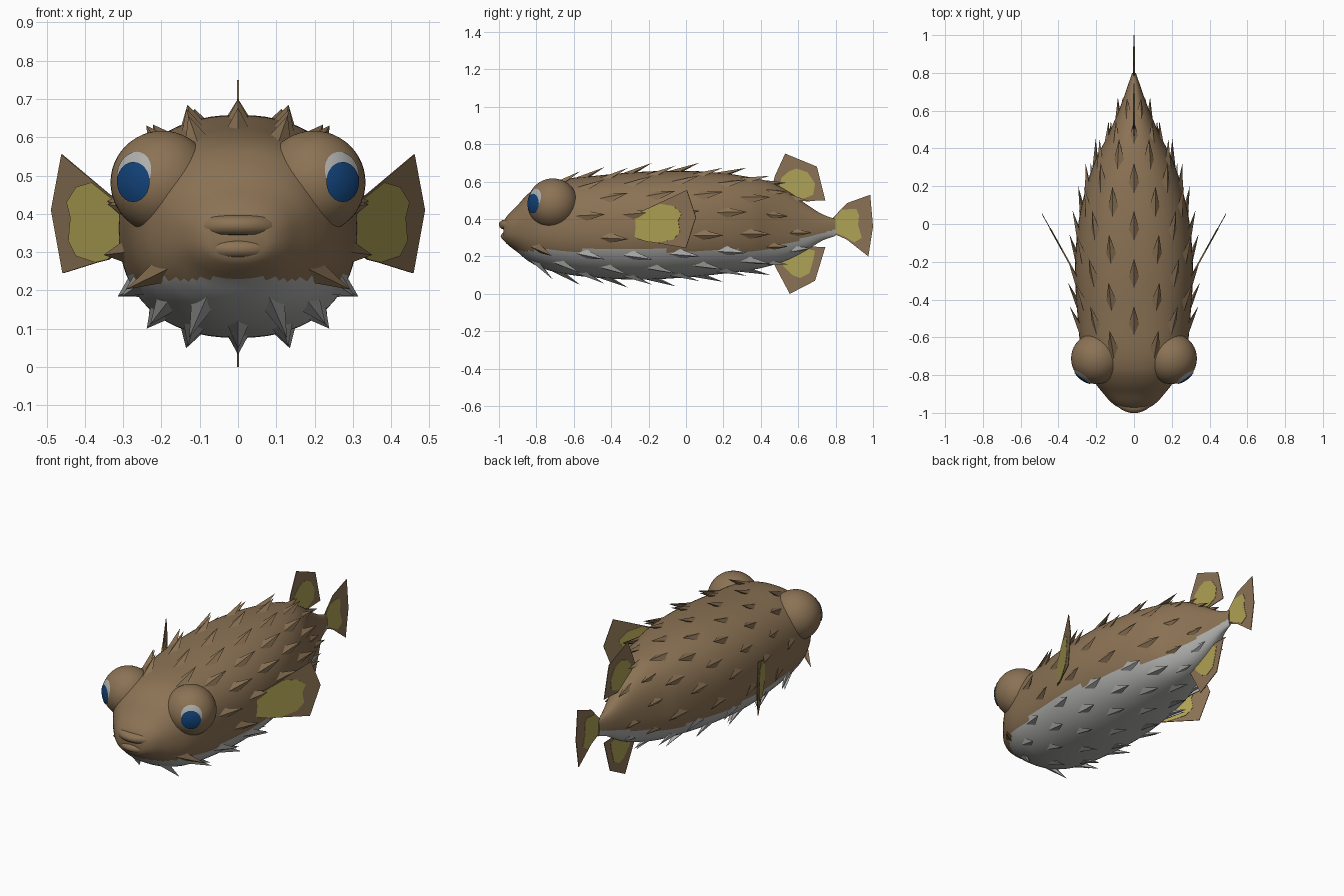
import bpy, bmesh, math
from mathutils import Vector, Matrix

if "Cube" in bpy.data.objects:
    bpy.data.objects.remove(bpy.data.objects["Cube"])


def material(name, rgb):
    m = bpy.data.materials.new(name)
    m.diffuse_color = (*rgb, 1)
    m.use_nodes = True
    m.node_tree.nodes["Principled BSDF"].inputs["Base Color"].default_value = m.diffuse_color
    return m


BROWN = material("brown skin", (0.26, 0.17, 0.09))
GREY = material("pale belly", (0.43, 0.43, 0.42))
YELLOW = material("fin yellow", (0.43, 0.36, 0.09))
BLUE = material("eye blue", (0.006, 0.055, 0.19))


def finish(name, bm, mats, smooth=None):
    bmesh.ops.recalc_face_normals(bm, faces=bm.faces)
    me = bpy.data.meshes.new(name)
    bm.to_mesh(me)
    bm.free()
    ob = bpy.data.objects.new(name, me)
    bpy.context.collection.objects.link(ob)
    for m in mats:
        me.materials.append(m)
    if smooth:
        bpy.ops.object.select_all(action='DESELECT')
        ob.select_set(True)
        bpy.context.view_layer.objects.active = ob
        bpy.ops.object.shade_smooth_by_angle(angle=math.radians(smooth))
    return ob


# Body stations: y, top z, bottom z, half width
STATIONS = [
    (-0.975, 0.390, 0.285, 0.075), (-0.95, 0.425, 0.260, 0.115),
    (-0.90, 0.475, 0.222, 0.160), (-0.85, 0.530, 0.180, 0.200),
    (-0.78, 0.580, 0.142, 0.245), (-0.68, 0.610, 0.112, 0.278),
    (-0.50, 0.630, 0.088, 0.298), (-0.25, 0.652, 0.076, 0.312),
    (0.00, 0.658, 0.088, 0.295), (0.20, 0.645, 0.108, 0.252),
    (0.35, 0.622, 0.128, 0.200), (0.45, 0.598, 0.150, 0.148),
    (0.55, 0.545, 0.185, 0.102), (0.65, 0.475, 0.237, 0.062),
    (0.73, 0.425, 0.285, 0.034), (0.80, 0.400, 0.310, 0.010)]


def section(y):
    """Smooth interpolation of the stations at y."""
    s = STATIONS
    i = max(k for k in range(len(s) - 1) if s[k][0] <= y or k == 0)
    a, b = s[i], s[i + 1]
    p, q = s[max(i - 1, 0)], s[min(i + 2, len(s) - 1)]
    h = b[0] - a[0]
    t = (y - a[0]) / h
    out = []
    for c in (1, 2, 3):
        m0 = (b[c] - p[c]) / (b[0] - p[0]) * h
        m1 = (q[c] - a[c]) / (q[0] - a[0]) * h
        out.append((2*t**3 - 3*t**2 + 1)*a[c] + (t**3 - 2*t**2 + t)*m0
                   + (3*t**2 - 2*t**3)*b[c] + (t**3 - t**2)*m1)
    return out


def skin(y, ang):
    top, bot, w = section(y)
    power = lambda v: math.copysign(abs(v) ** (2 / 2.3), v)
    return Vector((w * power(math.cos(ang)), y,
                   (top + bot) / 2 + (top - bot) / 2 * power(math.sin(ang))))


def is_belly(p):
    return p.z < 0.232 + max(0, p.y - 0.4) * 0.28


# Body
bm = bmesh.new()
N, M = 64, 110
rings = []
for j in range(M + 1):
    y = -0.975 + 1.775 * j / M
    rings.append([bm.verts.new(skin(y, 2 * math.pi * i / N)) for i in range(N)])
for r0, r1 in zip(rings, rings[1:]):
    for i in range(N):
        k = (i + 1) % N
        bm.faces.new((r0[i], r0[k], r1[k], r1[i]))
bm.faces.new(rings[0])
bm.faces.new(rings[-1])
for f in bm.faces:
    f.material_index = int(is_belly(f.calc_center_median()))
finish("body", bm, [BROWN, GREY], 50)

# Swept-back spines in staggered rows
bm = bmesh.new()
COLS = 18
for c in range(COLS):
    ang = math.pi / 2 + 2 * math.pi * c / COLS
    mirror_c = min(c, COLS - c)
    y = -0.80 + (0.125 if mirror_c % 2 else 0.0)
    while y < 0.60:
        p = skin(y, ang)
        ok = p.z < 0.25 or y > -0.6 or (p.z > 0.55 and abs(p.x) < 0.15 and y > -0.7)
        crowded = y > 0.45 and mirror_c % 3 == 0
        if ok and not crowded:
            t = (skin(y + 0.01, ang) - skin(y - 0.01, ang)).normalized()
            s = (skin(y, ang + 0.05) - skin(y, ang - 0.05)).normalized()
            n = t.cross(s).normalized()
            if n.dot(p - Vector((0, y, 0.37))) < 0:
                n.negate()
            k = 0.75 if y > 0.4 else 1.0
            base = p - n * 0.006
            pts = [base - t * 0.06 * k, base + s * 0.03 * k + t * 0.01,
                   base + t * 0.03, base - s * 0.03 * k + t * 0.01,
                   p + t * 0.12 * k + n * 0.042 * k]
            v = [bm.verts.new(q) for q in pts]
            mi = int(is_belly(p))
            for idx in ((0, 1, 4), (1, 2, 4), (2, 3, 4), (3, 0, 4), (3, 2, 1, 0)):
                bm.faces.new([v[i] for i in idx]).material_index = mi
        y += 0.25
finish("spines", bm, [BROWN, GREY])


# Lips: tapered tubes across the snout
def lip(name, z, front, radius):
    bm = bmesh.new()
    rows = []
    for i in range(25):
        u = -1 + 2 * i / 24
        x = 0.135 * u
        mid = Vector((x, front + 0.075 * u * u, 0.338 + (z - 0.338) * (1 - 0.6 * u ** 4)))
        r = radius * (1 - 0.65 * u ** 4)
        rows.append([bm.verts.new(mid + Vector((0, 1.3 * r * math.cos(a), r * math.sin(a))))
                     for a in [2 * math.pi * k / 12 for k in range(12)]])
    for a, b in zip(rows, rows[1:]):
        for k in range(12):
            bm.faces.new((a[k], a[(k + 1) % 12], b[(k + 1) % 12], b[k]))
    bm.faces.new(rows[0])
    bm.faces.new(rows[-1])
    finish(name, bm, [BROWN], 60)


lip("upper_lip", 0.370, -0.966, 0.027)
lip("lower_lip", 0.308, -0.958, 0.025)


# Eye bulges, with thin caps for the white and the blue
def cap(name, centre, direction, radius, angle, mat):
    rot = Vector(direction).to_track_quat('Z', 'Y').to_matrix()
    bm = bmesh.new()
    rows = [[bm.verts.new(Vector(centre) + rot @ Vector((
        radius * math.sin(a) * math.cos(b), radius * math.sin(a) * math.sin(b),
        radius * math.cos(a)))) for b in [2 * math.pi * k / 24 for k in range(24)]]
        for a in [math.radians(angle) * j / 6 for j in range(1, 7)]]
    bm.faces.new(rows[0])
    for a, b in zip(rows, rows[1:]):
        for k in range(24):
            bm.faces.new((a[k], b[k], b[(k + 1) % 24], a[(k + 1) % 24]))
    finish(name, bm, [mat], 60)


for side, sx in (("right", 1), ("left", -1)):
    centre = (sx * 0.198, -0.712, 0.482)
    bm = bmesh.new()
    bmesh.ops.create_uvsphere(bm, u_segments=40, v_segments=24, radius=0.135,
                              matrix=Matrix.Translation(centre))
    finish(side + "_eye_bulge", bm, [BROWN], 60)
    cap(side + "_eye_white", centre, (sx * 0.60, -0.80, 0.21), 0.137, 24, GREY)
    cap(side + "_eye_blue", centre, (sx * 0.60, -0.84, 0.01), 0.140, 22, BLUE)


# Fins: thin plate with a slightly thicker yellow centre plate
def plate(name, pts, place, normal, thick, mat):
    bm = bmesh.new()
    n = Vector(normal).normalized() * thick / 2
    a = [bm.verts.new(Vector(place(*p)) + n) for p in pts]
    b = [bm.verts.new(Vector(place(*p)) - n) for p in pts]
    bm.faces.new(a)
    bm.faces.new(b[::-1])
    for i in range(len(pts)):
        k = (i + 1) % len(pts)
        bm.faces.new((a[i], b[i], b[k], a[k]))
    finish(name, bm, [mat])


def fin(name, outline, centre, place, normal):
    plate(name, outline, place, normal, 0.004, BROWN)
    plate(name + "_yellow", centre, place, normal, 0.008, YELLOW)


def upright(y, z):
    return (0, y, z)


fin("tail_fin",
    [(0.77, 0.39), (0.86, 0.485), (0.985, 0.53), (1.0, 0.36), (0.975, 0.20), (0.86, 0.29), (0.77, 0.33)],
    [(0.79, 0.33), (0.79, 0.40), (0.83, 0.45), (0.91, 0.455), (0.925, 0.42),
     (0.92, 0.37), (0.94, 0.30), (0.90, 0.275), (0.85, 0.305)], upright, (1, 0, 0))
fin("top_fin",
    [(0.46, 0.57), (0.475, 0.63), (0.53, 0.75), (0.70, 0.68), (0.745, 0.50), (0.62, 0.495), (0.52, 0.53)],
    [(0.50, 0.57), (0.51, 0.62), (0.55, 0.655), (0.59, 0.67), (0.65, 0.65),
     (0.69, 0.59), (0.68, 0.53), (0.62, 0.505), (0.55, 0.53)], upright, (1, 0, 0))
fin("bottom_fin",
    [(0.46, 0.19), (0.475, 0.15), (0.555, 0.0), (0.69, 0.07), (0.745, 0.25), (0.62, 0.255), (0.52, 0.22)],
    [(0.50, 0.20), (0.52, 0.15), (0.57, 0.10), (0.61, 0.085), (0.66, 0.11),
     (0.68, 0.18), (0.69, 0.23), (0.62, 0.25), (0.55, 0.22)], upright, (1, 0, 0))
for side, sx in (("right", 1), ("left", -1)):
    fin(side + "_side_fin",
        [(0.28, 0.42), (0.335, 0.45), (0.46, 0.555), (0.487, 0.41), (0.457, 0.245), (0.335, 0.283), (0.28, 0.31)],
        [(0.30, 0.31), (0.34, 0.28), (0.37, 0.273), (0.42, 0.29), (0.44, 0.33), (0.435, 0.39),
         (0.445, 0.43), (0.42, 0.47), (0.38, 0.482), (0.34, 0.45), (0.30, 0.42)],
        lambda x, z, sx=sx: (sx * x, -0.22 + (x - 0.335) * 1.8, z),
        (sx * 1.8, -1, 0))
